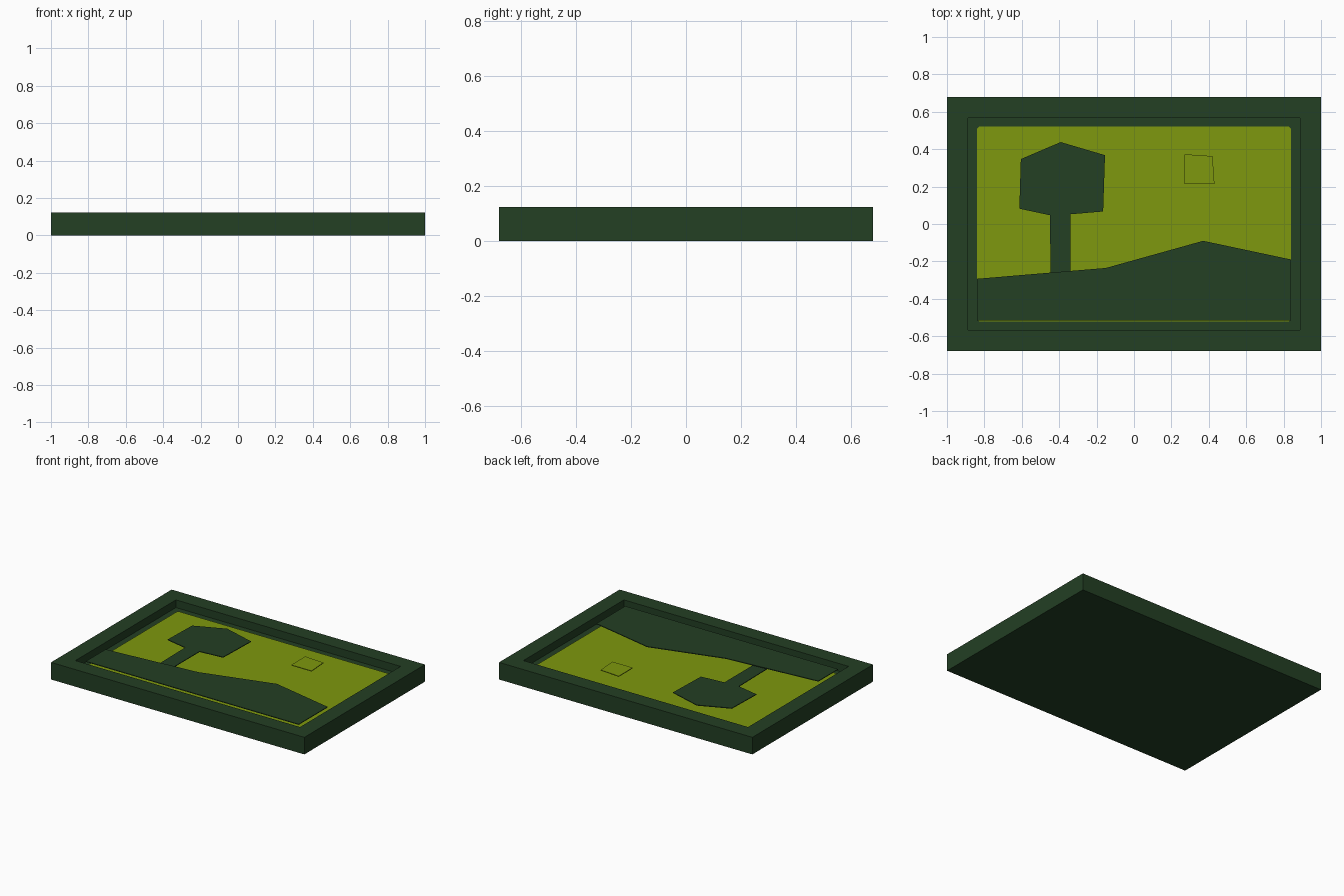
import bpy, bmesh

if "Cube" in bpy.data.objects:
    bpy.data.objects.remove(bpy.data.objects["Cube"])


def material(name, rgb):
    m = bpy.data.materials.new(name)
    m.diffuse_color = (*rgb, 1.0)
    m.use_nodes = True
    m.node_tree.nodes["Principled BSDF"].inputs["Base Color"].default_value = m.diffuse_color
    return m


dark_green = material("dark green", (0.0168, 0.050, 0.0176))
olive = material("olive", (0.209, 0.314, 0.0044))


def add_object(name, bm, mat):
    bmesh.ops.recalc_face_normals(bm, faces=bm.faces)
    mesh = bpy.data.meshes.new(name)
    bm.to_mesh(mesh)
    bm.free()
    mesh.materials.append(mat)
    obj = bpy.data.objects.new(name, mesh)
    bpy.context.collection.objects.link(obj)
    return obj


def plate(name, outline, top, thickness, mat):
    """Flat cut-out whose upper face lies at height top."""
    bm = bmesh.new()
    face = bm.faces.new([bm.verts.new((x, y, top - thickness)) for x, y in outline])
    out = bmesh.ops.extrude_face_region(bm, geom=[face])
    verts = [v for v in out["geom"] if isinstance(v, bmesh.types.BMVert)]
    bmesh.ops.translate(bm, verts=verts, vec=(0, 0, thickness))
    return add_object(name, bm, mat)


# Frame: solid tray with a recessed panel
W, D, H, BORDER = 1.0, 0.68, 0.122, 0.16
bm = bmesh.new()
bmesh.ops.create_cube(bm, size=1)
for v in bm.verts:
    v.co = (v.co.x * 2 * W, v.co.y * 2 * D, (v.co.z + 0.5) * H)
bm.normal_update()
top = max(bm.faces, key=lambda f: f.calc_center_median().z)
bmesh.ops.inset_individual(bm, faces=[top], thickness=BORDER)
ring = bmesh.ops.extrude_face_region(bm, geom=[top])
bmesh.ops.translate(bm, verts=[v for v in ring["geom"] if isinstance(v, bmesh.types.BMVert)],
                    vec=(0, 0, -0.055))
if top.is_valid:
    bm.faces.remove(top)
add_object("frame", bm, dark_green)

# Sky panel with slightly clipped corners
X, Y, C = W - BORDER, D - BORDER, 0.012
sky = [(-X + C, -Y), (X - C, -Y), (X, -Y + C), (X, Y - C),
       (X - C, Y), (-X + C, Y), (-X, Y - C), (-X, -Y + C)]
plate("sky", sky, 0.072, 0.006, olive)

# Layered cut-outs floating above the sky
plate("tree", [(-0.445, -0.30), (-0.34, -0.30), (-0.34, 0.052), (-0.165, 0.067),
               (-0.155, 0.368), (-0.392, 0.438), (-0.605, 0.347), (-0.613, 0.082),
               (-0.45, 0.047)], 0.098, 0.005, dark_green)
plate("sun", [(0.27, 0.215), (0.43, 0.215), (0.42, 0.363), (0.27, 0.373)],
      0.102, 0.005, olive)
plate("hill", [(-X, -0.515), (X, -0.515), (X, -0.19), (0.37, -0.09),
               (-0.15, -0.235), (-X, -0.293)], 0.110, 0.005, dark_green)
